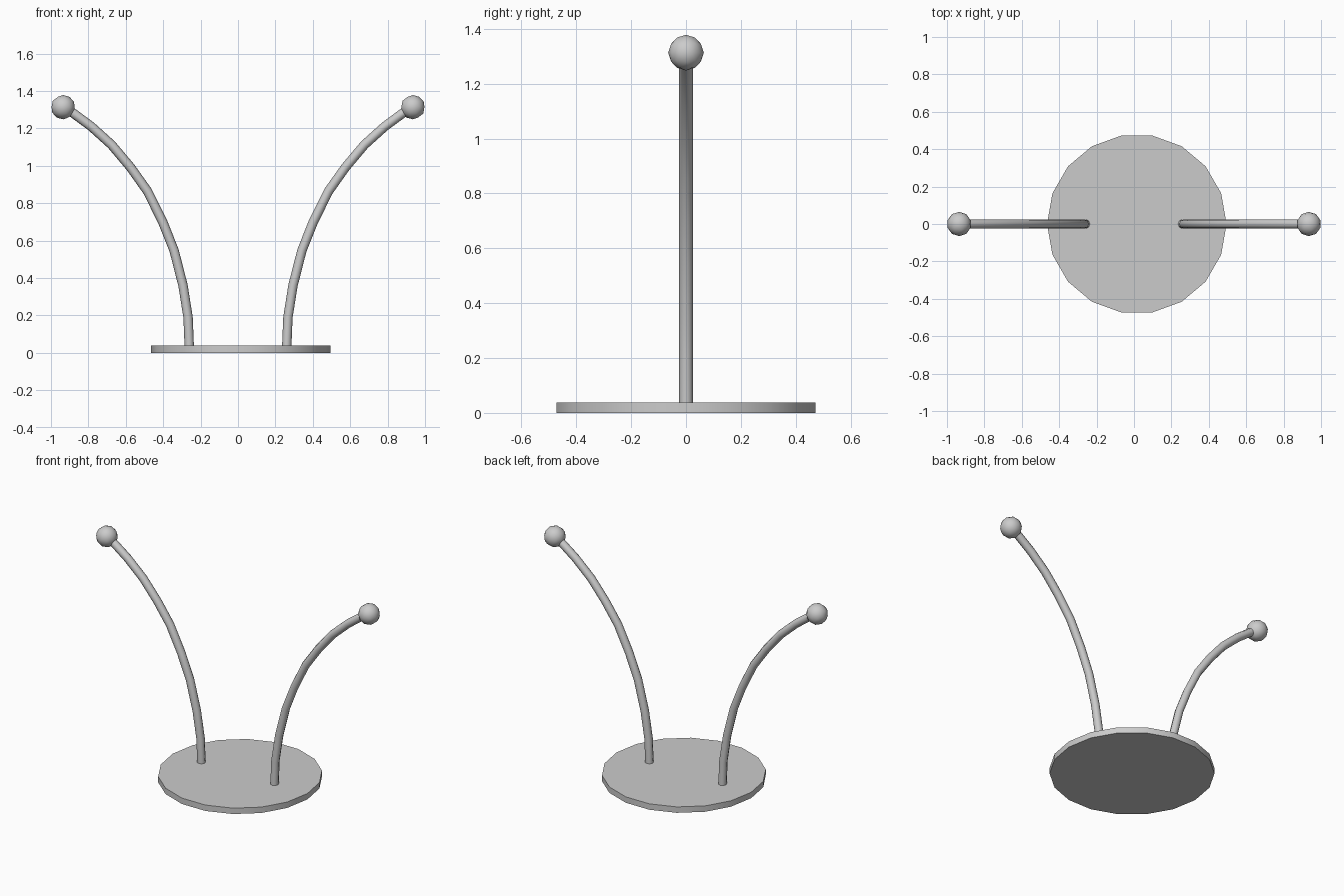
import bpy
from mathutils import Vector

if "Cube" in bpy.data.objects:
    bpy.data.objects.remove(bpy.data.objects["Cube"], do_unlink=True)

grey = bpy.data.materials.new("plain grey")
grey.use_nodes = True
COLOR = (0.6, 0.6, 0.6, 1)
grey.diffuse_color = COLOR
grey.node_tree.nodes["Principled BSDF"].inputs["Base Color"].default_value = COLOR


def finish(obj, name):
    """Name, colour and smooth a part."""
    obj.name = name
    obj.data.name = name
    obj.data.materials.append(grey)
    bpy.ops.object.select_all(action="DESELECT")
    obj.select_set(True)
    bpy.context.view_layer.objects.active = obj
    bpy.ops.object.shade_smooth_by_angle(angle=0.8)


# Round base plate, one corner on the +x axis
THICKNESS = 0.038
bpy.ops.mesh.primitive_cylinder_add(
    vertices=18, radius=0.48, depth=THICKNESS,
    location=(0.015, 0, THICKNESS / 2), rotation=(0, 0, 1.5707963))
bpy.ops.object.transform_apply(location=False, rotation=True, scale=False)
finish(bpy.context.object, "base_plate")

# Centre line of one stalk, from the plate out to the ball (x, z)
PATH = [(0.26, 0.02), (0.267, 0.19), (0.294, 0.36), (0.342, 0.548),
        (0.404, 0.703), (0.484, 0.864), (0.575, 0.992), (0.676, 1.112),
        (0.786, 1.211), (0.888, 1.286), (0.935, 1.313)]


def stalk(side, name):
    """Curved round tube bending outwards."""
    curve = bpy.data.curves.new(name, "CURVE")
    curve.dimensions = "3D"
    curve.bevel_depth = 0.025
    curve.bevel_resolution = 2
    curve.use_fill_caps = True
    spline = curve.splines.new("POLY")
    spline.points.add(len(PATH) - 1)
    for point, (x, z) in zip(spline.points, PATH):
        point.co = (side * x, 0, z, 1)
    obj = bpy.data.objects.new(name, curve)
    bpy.context.collection.objects.link(obj)
    bpy.ops.object.select_all(action="DESELECT")
    obj.select_set(True)
    bpy.context.view_layer.objects.active = obj
    bpy.ops.object.convert(target="MESH")
    finish(bpy.context.object, name)


def ball(side, name):
    """Faceted ball on the end of a stalk."""
    x, z = PATH[-1]
    bpy.ops.mesh.primitive_ico_sphere_add(
        subdivisions=2, radius=0.065, location=(side * x, 0, z))
    finish(bpy.context.object, name)


for side, label in ((1, "left"), (-1, "right")):
    stalk(side, label + "_stalk")
    ball(side, label + "_ball")
